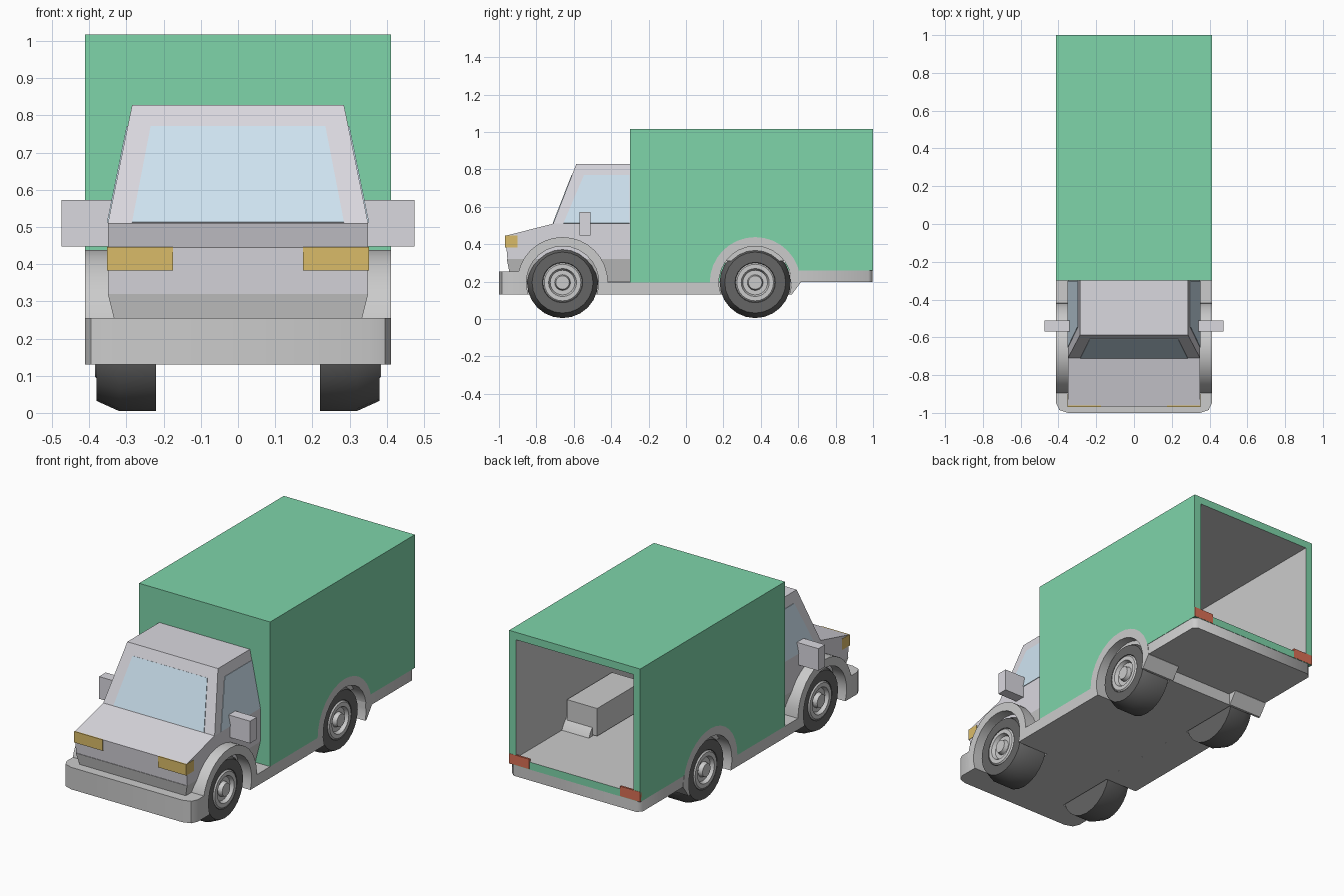
import bpy, bmesh, math
from mathutils import Vector

if "Cube" in bpy.data.objects:
    bpy.data.objects.remove(bpy.data.objects["Cube"])


def material(name, rgb):
    m = bpy.data.materials.new(name)
    m.diffuse_color = (*rgb, 1)
    m.use_nodes = True
    m.node_tree.nodes["Principled BSDF"].inputs["Base Color"].default_value = m.diffuse_color
    return m


GREEN = material("green", (0.21, 0.66, 0.40))
CAB = material("cab_paint", (0.70, 0.69, 0.74))
GLASS = material("glass", (0.62, 0.77, 0.88))
TYRE = material("tyre", (0.13, 0.13, 0.13))
AMBER = material("amber", (0.70, 0.50, 0.14))
RED = material("red", (0.70, 0.16, 0.09))


def finish(name, bm, mat=None, smooth=None):
    bmesh.ops.recalc_face_normals(bm, faces=bm.faces)
    me = bpy.data.meshes.new(name)
    bm.to_mesh(me)
    bm.free()
    ob = bpy.data.objects.new(name, me)
    bpy.context.collection.objects.link(ob)
    if mat:
        me.materials.append(mat)
    if smooth:
        bpy.ops.object.select_all(action='DESELECT')
        bpy.context.view_layer.objects.active = ob
        ob.select_set(True)
        bpy.ops.object.shade_smooth_by_angle(angle=math.radians(smooth))
    return ob


def loft(sections):
    """Closed solid through matching rings of 3D points."""
    bm = bmesh.new()
    rings = [[bm.verts.new(p) for p in s] for s in sections]
    n = len(rings[0])
    for a, b in zip(rings, rings[1:]):
        for i in range(n):
            bm.faces.new((a[i], a[(i + 1) % n], b[(i + 1) % n], b[i]))
    bm.faces.new(rings[0])
    bm.faces.new(rings[-1][::-1])
    bmesh.ops.recalc_face_normals(bm, faces=bm.faces)
    return bm


def side_prism(pts, x0, x1):
    return loft([[(x, y, z) for y, z in pts] for x in (x0, x1)])


def plan_prism(pts, z0, z1):
    return loft([[(x, y, z) for x, y in pts] for z in (z0, z1)])


def rect(x, y0, y1):
    return [(-x, y0), (x, y0), (x, y1), (-x, y1)]


def block(name, x0, x1, y0, y1, z0, z1, mat=None):
    return finish(name, plan_prism([(x0, y0), (x1, y0), (x1, y1), (x0, y1)], z0, z1), mat)


def arc(cy, r, a0, a1, n=16):
    return [(cy + r * math.cos(math.radians(a0 + (a1 - a0) * i / n)),
             AXLE_Z + r * math.sin(math.radians(a0 + (a1 - a0) * i / n))) for i in range(n + 1)]


def lathe(name, prof, cy, side, mat=None):
    """Spin (x, radius) points about the axle."""
    n = 24
    secs = [[(side * x, cy + r * math.cos(math.tau * i / n), AXLE_Z + r * math.sin(math.tau * i / n))
             for i in range(n)] for x, r in prof]
    return finish(name, loft(secs), mat, 25)


AXLE_Z, FRONT, REAR, ARCH = 0.195, -0.66, 0.37, 0.243

# cargo box: open shell with a grey interior
bm = side_prism([(-.3, .195), (REAR, .195), (REAR, .26), (1, .26), (1, 1.017), (-.3, 1.017)], -.412, .412)
back = [f for f in bm.faces if f.calc_center_median().y > .99]
bmesh.ops.inset_individual(bm, faces=back, thickness=.06)
walls = bmesh.ops.inset_individual(bm, faces=back, thickness=0, depth=-1.24)["faces"]
for f in walls + back:
    f.material_index = 1
box = finish("cargo_box", bm, GREEN)
box.data.materials.append(None)

# wheel arch openings in the cargo box
for s in (-1, 1):
    cutter = finish("arch_cutter", side_prism(arc(REAR, ARCH, 0, 360, 32)[:-1], s * .2, s * .6))
    cutter.hide_render = True
    mod = box.modifiers.new("arch", 'BOOLEAN')
    mod.operation, mod.object, mod.solver = 'DIFFERENCE', cutter, 'EXACT'
    bpy.context.view_layer.objects.active = box
    bpy.ops.object.modifier_apply(modifier=mod.name)
    bpy.data.objects.remove(cutter)

# chassis and bumpers
block("chassis", -.21, .21, -.9, .56, .13, .2)
finish("front_bumper", plan_prism(
    [(-.412, -.87), (-.412, -.95), (-.395, -.985), (-.35, -1), (.35, -1), (.395, -.985),
     (.412, -.95), (.412, -.87)], .13, .255), smooth=45)
finish("rear_bumper", plan_prism(
    [(-.41, .58), (-.41, .975), (-.385, .998), (.385, .998), (.41, .975), (.41, .58)], .197, .26), smooth=50)
block("rear_floor", -.41, .41, .56, .6, .197, .26)

# cab: lower body, tapered skirt and roof section
finish("cab_body", side_prism([(-.955, .32), (-.965, .445), (-.71, .51), (-.3, .51), (-.3, .32)],
                              -.35, .35), CAB)
finish("cab_skirt", loft([[(x, y, z) for x, y in rect(w, f, -.3)]
                          for w, f, z in ((.32, -.935, .2), (.35, -.958, .32))]))
finish("cab_roof", loft([[(x, y, z) for x, y in rect(w, f, -.3)]
                         for w, f, z in ((.35, -.71, .51), (.285, -.587, .828))]), CAB)


def pane(name, pts, normal):
    """Thin glass plate sitting on a cab face."""
    off = Vector(normal).normalized() * .003
    finish(name, loft([[Vector(p) - off for p in pts], [Vector(p) + off for p in pts]]), GLASS)


pane("windshield", [(-.285, -.71, .512), (.285, -.71, .512), (.235, -.609, .77), (-.235, -.609, .77)],
     (0, -.32, .123))

for s, side in ((-1, "left"), (1, "right")):
    # side window, mirror and lights
    pane(side + "_window", [(s * (.35 - (z - .51) * .204), y, z) for y, z in
                            ((-.655, .512), (-.545, .77), (-.302, .77), (-.302, .512))], (s * .32, 0, .065))
    block(side + "_mirror", *sorted((s * .325, s * .475)), -.57, -.51, .447, .573, CAB)
    block(side + "_headlight", *sorted((s * .175, s * .352)), -.968, -.9, .383, .446, AMBER)
    block(side + "_taillight", *sorted((s * .285, s * .412)), .99, 1.001, .262, .318, RED)

    # wheel housing inside the cargo box
    block(side + "_wheel_housing", *sorted((s * .17, s * .36)), .15, .555, .31, .467)

    # side sill with both fender arches
    sill = ([(-.93, .13), (-.91, .195)] + arc(FRONT, ARCH, 180, 0) + arc(REAR, ARCH, 180, 0)
            + [(.565, .13)] + arc(REAR, .194, -19.6, 199.6) + arc(FRONT, .194, -19.6, 199.6))
    finish(side + "_sill", side_prism(sill, s * .2, s * .412), smooth=30)

    # wheels
    for cy, end in ((FRONT, "front"), (REAR, "rear")):
        name = f"{side}_{end}"
        lathe(name + "_tyre", [(.22, .19), (.32, .19), (.38, .163), (.38, .108), (.36, .1)], cy, s, TYRE)
        lathe(name + "_rim", [(.34, .105), (.378, .105), (.385, .098), (.385, .075), (.365, .066),
                              (.365, .042), (.388, .036), (.388, .02)], cy, s)
